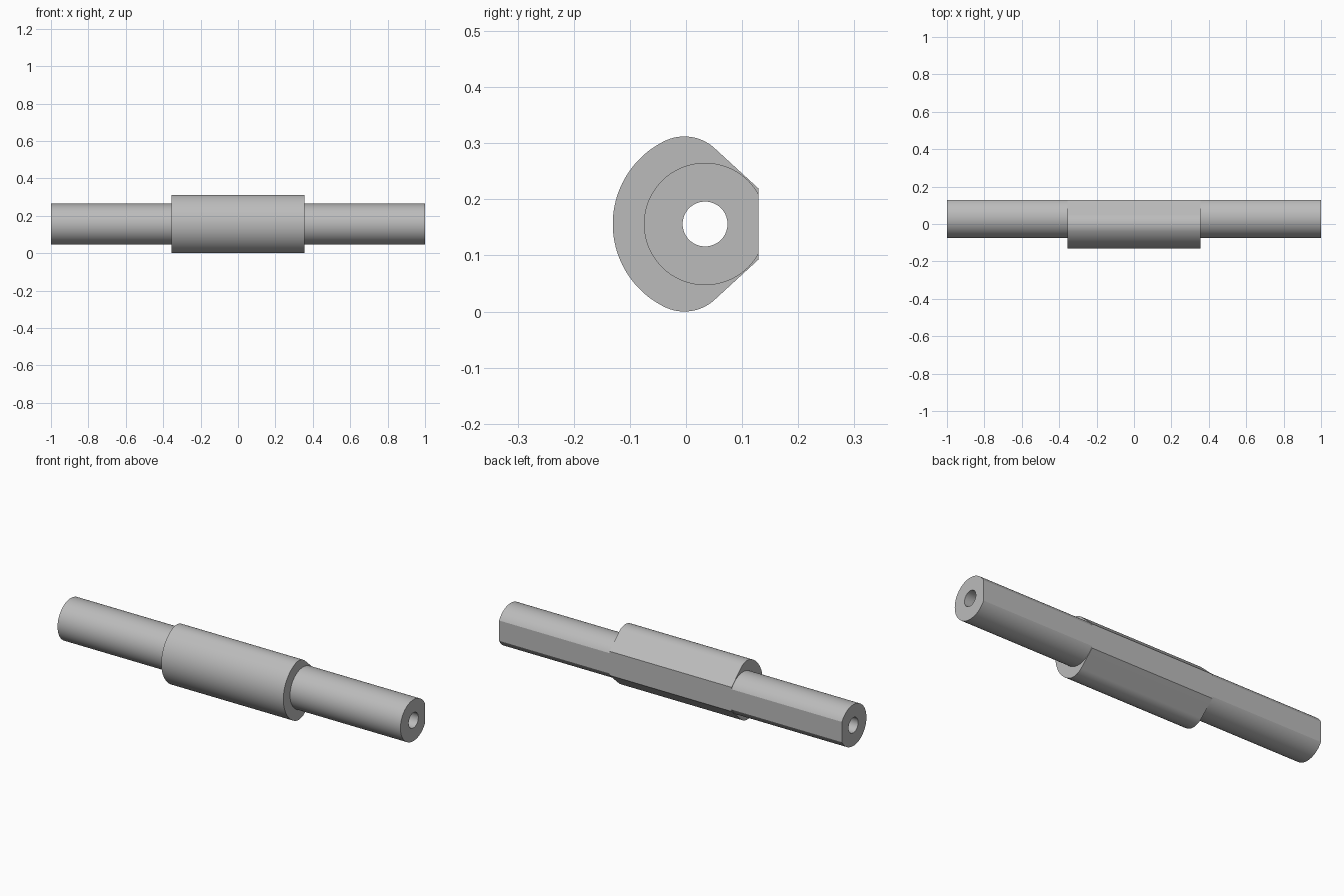
import bpy, bmesh
from math import sin, cos, pi, radians, sqrt, atan2

cube = bpy.data.objects.get("Cube")
if cube:
    bpy.data.objects.remove(cube, do_unlink=True)

AXIS_Y, AXIS_Z = 0.034, 0.156   # shaft axis
SHAFT_R, BORE_R = 0.109, 0.04
COLLAR_HALF, FLAT_Y = 0.356, 0.129

steel = bpy.data.materials.new("steel_grey")
steel.use_nodes = True
GREY = (0.5, 0.5, 0.5, 1)
steel.diffuse_color = GREY
steel.node_tree.nodes["Principled BSDF"].inputs["Base Color"].default_value = GREY


def arc(cy, cz, r, start, end, n):
    return [(cy + r * cos(start + (end - start) * i / n),
             cz + r * sin(start + (end - start) * i / n)) for i in range(n + 1)]


def prism(name, profile, half):
    """Extrude a closed (y, z) profile along x from -half to half."""
    bm = bmesh.new()
    face = bm.faces.new([bm.verts.new((-half, y, z)) for y, z in profile])
    new = bmesh.ops.extrude_face_region(bm, geom=[face])["geom"]
    bmesh.ops.translate(bm, vec=(2 * half, 0, 0),
                        verts=[g for g in new if isinstance(g, bmesh.types.BMVert)])
    bmesh.ops.recalc_face_normals(bm, faces=bm.faces)
    mesh = bpy.data.meshes.new(name)
    bm.to_mesh(mesh)
    bm.free()
    mesh.materials.append(steel)
    obj = bpy.data.objects.new(name, mesh)
    bpy.context.collection.objects.link(obj)
    return obj


def circle(r, n):
    return arc(AXIS_Y, AXIS_Z, r, 0, 2 * pi, n)[:-1]


# Collar outline: broad front arc, rounded top and bottom lobes, sloped back
LOBE_R, LOBE_Y, LOBE_Z = 0.08, -0.003, 0.232
dy, dz = LOBE_Y - AXIS_Y, LOBE_Z - AXIS_Z
big_r = LOBE_R + sqrt(dy * dy + dz * dz)
join = atan2(dz, dy)
slope = radians(47.5)
back_y = 0.16
tip = LOBE_Z + (LOBE_R - (back_y - LOBE_Y) * cos(slope)) / sin(slope)
upper = [(back_y, tip)] + arc(LOBE_Y, LOBE_Z, LOBE_R, slope, join, 24)
upper += arc(AXIS_Y, AXIS_Z, big_r, join, pi, 32)[1:]
lower = [(y, 2 * AXIS_Z - z) for y, z in reversed(upper[:-1])]

shaft = prism("shaft", circle(SHAFT_R, 128), 1.0)
collar = prism("collar", upper + lower, COLLAR_HALF)
bore = prism("bore_cutter", circle(BORE_R, 64), 1.1)
flat = prism("flat_cutter", [(FLAT_Y, -0.1), (0.4, -0.1), (0.4, 0.5), (FLAT_Y, 0.5)], 1.1)

# Join the collar, drill the bore and mill the flat back
for tool, mode in ((collar, "UNION"), (bore, "DIFFERENCE"), (flat, "DIFFERENCE")):
    mod = shaft.modifiers.new(tool.name, "BOOLEAN")
    mod.operation, mod.object, mod.solver = mode, tool, "EXACT"
bpy.context.view_layer.objects.active = shaft
shaft.select_set(True)
for mod in list(shaft.modifiers):
    bpy.ops.object.modifier_apply(modifier=mod.name)
for tool in (collar, bore, flat):
    bpy.data.objects.remove(tool, do_unlink=True)

shaft.name = "shaft_with_collar"
bpy.ops.object.shade_smooth_by_angle(angle=radians(20))
